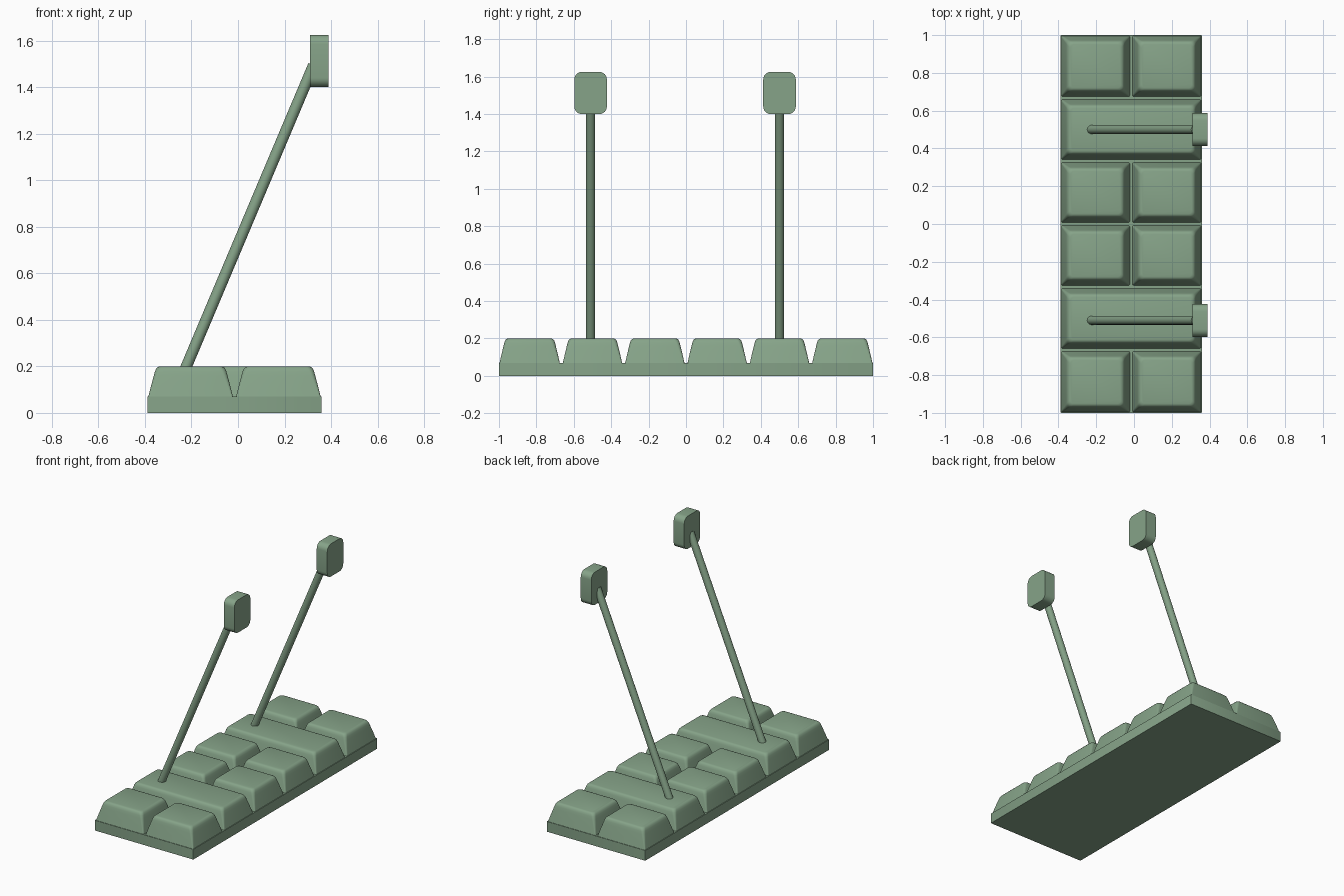
import bpy, bmesh, math
from mathutils import Vector

if "Cube" in bpy.data.objects:
    bpy.data.objects.remove(bpy.data.objects["Cube"])

green = bpy.data.materials.new("soft_green")
green.diffuse_color = (0.24, 0.37, 0.25, 1)
green.use_nodes = True
green.node_tree.nodes["Principled BSDF"].inputs["Base Color"].default_value = green.diffuse_color


def finish(name, bm, angle=35):
    bmesh.ops.recalc_face_normals(bm, faces=bm.faces)
    mesh = bpy.data.meshes.new(name)
    bm.to_mesh(mesh)
    bm.free()
    mesh.materials.append(green)
    ob = bpy.data.objects.new(name, mesh)
    bpy.context.collection.objects.link(ob)
    bpy.ops.object.select_all(action='DESELECT')
    ob.select_set(True)
    bpy.context.view_layer.objects.active = ob
    bpy.ops.object.shade_smooth_by_angle(angle=math.radians(angle))
    return ob


def rounded_rect(u0, u1, v0, v1, r, n=5):
    corners = [(u1 - r, v1 - r), (u0 + r, v1 - r), (u0 + r, v0 + r), (u1 - r, v0 + r)]
    return [(cu + r * math.cos(a), cv + r * math.sin(a))
            for k, (cu, cv) in enumerate(corners)
            for a in [math.pi / 2 * (k + i / n) for i in range(n + 1)]]


def loft(name, rings, angle=35):
    bm = bmesh.new()
    loops = [[bm.verts.new(p) for p in ring] for ring in rings]
    n = len(loops[0])
    for a, b in zip(loops, loops[1:]):
        for i in range(n):
            j = (i + 1) % n
            bm.faces.new((a[i], a[j], b[j], b[i]))
    bm.faces.new(loops[0])
    bm.faces.new(loops[-1])
    return finish(name, bm, angle)


X0, X1, XM = -0.39, 0.36, -0.015
ROW = 1 / 3

# Flat base slab
loft("base_slab", [[(x, y, z) for x, y in rounded_rect(X0, X1, -1, 1, 0.004, 2)]
                   for z in (0, 0.07)])

# Tapered blocks: (inset, height, corner radius) from foot to softened top
PROFILE = [(0, 0.06, 0.006), (0.004, 0.075, 0.008), (0.014, 0.115, 0.012),
           (0.026, 0.16, 0.018), (0.031, 0.178, 0.02), (0.036, 0.190, 0.022),
           (0.043, 0.197, 0.022), (0.052, 0.2, 0.02)]


def block(name, x0, x1, y0, y1):
    loft(name, [[(x, y, z) for x, y in
                 rounded_rect(x0 + d, x1 - d, y0 + d * 0.9, y1 - d * 0.9, r)]
                for d, z, r in PROFILE])


for row in range(6):
    y0 = -1 + row * ROW + (0.006 if row else 0.001)
    y1 = -1 + (row + 1) * ROW - (0.006 if row < 5 else 0.001)
    if row in (1, 4):
        block(f"wide_block_{row}", X0 + 0.002, X1 - 0.002, y0, y1)
    else:
        block(f"left_block_{row}", X0 + 0.002, XM - 0.004, y0, y1)
        block(f"right_block_{row}", XM + 0.004, X1 - 0.002, y0, y1)

# Leaning rods with rounded flat heads
for side, y in (("near", -0.51), ("far", 0.5)):
    a, b = Vector((-0.243, y, 0.15)), Vector((0.325, y, 1.495))
    axis = b - a
    bm = bmesh.new()
    bmesh.ops.create_cone(bm, cap_ends=True, segments=24, radius1=0.024,
                          radius2=0.024, depth=axis.length)
    rod = finish(f"{side}_rod", bm)
    rod.location = (a + b) / 2
    rod.rotation_euler = axis.to_track_quat('Z', 'Y').to_euler()

    outline = rounded_rect(y - 0.087, y + 0.087, 1.40, 1.625, 0.04, 6)
    loft(f"{side}_head", [[(x, v, w) for v, w in outline] for x in (0.31, 0.39)])
